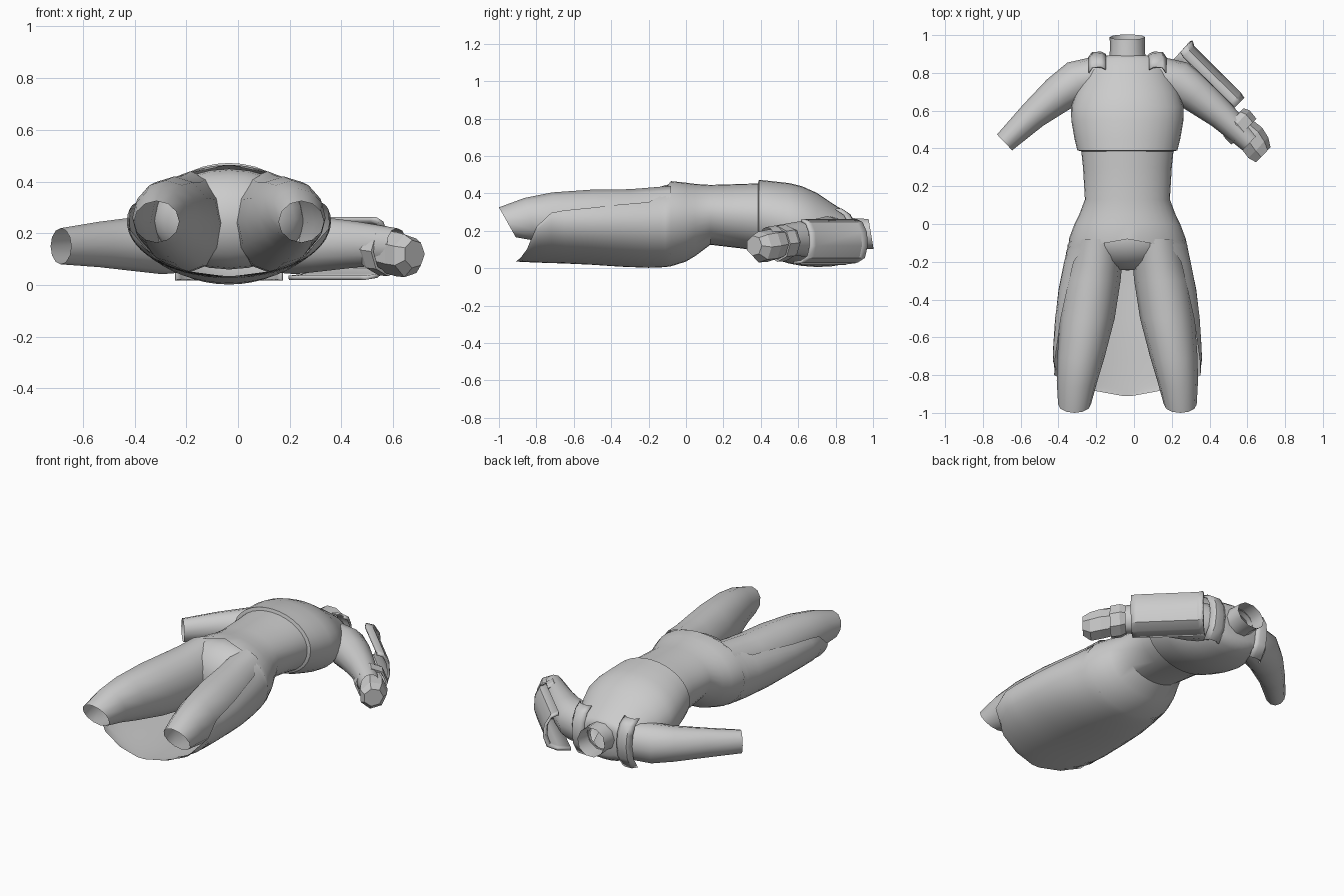
import bpy, bmesh
from math import sin, cos, pi, radians
from mathutils import Vector as V

if "Cube" in bpy.data.objects:
    bpy.data.objects.remove(bpy.data.objects["Cube"])

CX = -0.035          # body centre line
Z = V((0, 0, 1))


def make(name, rows, closed=True, caps=(False, False), smooth=40, thick=0):
    """Skin rows of points into one surface."""
    bm = bmesh.new()
    vs = [[bm.verts.new(p) for p in r] for r in rows]
    n = len(rows[0])
    for a, b in zip(vs, vs[1:]):
        for i in range(n if closed else n - 1):
            j = (i + 1) % n
            bm.faces.new((a[i], a[j], b[j], b[i]))
    if caps[0]:
        bm.faces.new(vs[0])
    if caps[1]:
        bm.faces.new(vs[-1])
    bmesh.ops.remove_doubles(bm, verts=bm.verts, dist=0.0005)
    bmesh.ops.recalc_face_normals(bm, faces=bm.faces)
    me = bpy.data.meshes.new(name)
    bm.to_mesh(me)
    bm.free()
    ob = bpy.data.objects.new(name, me)
    bpy.context.collection.objects.link(ob)
    if thick:
        m = ob.modifiers.new("thickness", 'SOLIDIFY')
        m.thickness = thick
        m.offset = 0
    if smooth:
        bpy.ops.object.select_all(action='DESELECT')
        ob.select_set(True)
        bpy.context.view_layer.objects.active = ob
        bpy.ops.object.shade_smooth_by_angle(angle=radians(smooth))
    return ob


def ring(c, u, v, n):
    return [c + u * cos(2 * pi * i / n) + v * sin(2 * pi * i / n) for i in range(n)]


def body_row(y, hw, zb, zt, amax=180, n=32):
    """Cross-section arc measured from the back (z low) round both sides."""
    zm = zb + (zt - zb) * 0.52
    row = []
    for i in range(n + 1):
        a = radians(amax) * (2 * i / n - 1)
        r = (zm - zb) if cos(a) > 0 else (zt - zm)
        row.append(V((CX + hw * sin(a), y, zm - r * cos(a))))
    return row


# waist and long coat, open along the front below the hips
coat = [(.44, .25, .08, .455), (.3, .235, .105, .45), (.13, .225, .125, .445),
        (.05, .255, .065, .45), (0, .28, .035, .457), (-.08, .31, .01, .465),
        (-.11, .317, .006, .462, 148), (-.14, .322, .004, .46, 131),
        (-.2, .335, .002, .455, 122), (-.35, .365, .008, .45, 119),
        (-.5, .383, .018, .45, 113), (-.65, .393, .025, .45, 108),
        (-.72, .395, .027, .45, 104), (-.8, .39, .03, .44, 84),
        (-.85, .388, .032, .44, 48), (-.885, .386, .034, .44, 25),
        (-.91, .385, .035, .44, 4)]
make("long_coat", [body_row(*r) for r in coat], closed=False)

# chest vest with its hem standing proud of the waist
vest = [(.385, .245, .095, .452), (.39, .265, .08, .472), (.45, .28, .055, .466),
        (.55, .297, .025, .455), (.62, .298, .012, .438), (.7, .272, .006, .402),
        (.78, .235, .01, .348), (.84, .21, .02, .31), (.875, .195, .04, .285),
        (.89, .15, .07, .27), (.893, .09, .11, .26)]
make("chest_vest", [body_row(*r) for r in vest], closed=False)

# neck, open at the top
neck = [(.86, .098, .185, .09), (.93, .092, .185, .085), (.99, .094, .182, .085)]
make("neck", [[p + V((0, .03 * (.18 - p.z) / .18, 0)) for p in
               ring(V((CX, y, z)), V((rx, 0, 0)), V((0, 0, rz)), 10)]
              for y, rx, z, rz in neck], smooth=50)

# pelvis between the legs
make("pelvis", [ring(V((CX, -.07 - .175 * sin(t), .255)),
                     V((.295 * cos(t), 0, 0)), V((0, 0, .195 * cos(t))), 24)
                for t in [radians(d) for d in (-20, 0, 15, 30, 45, 60, 72, 82, 88)]],
     caps=(False, True))

legs = [(-.08, .15, .135, .05, .44), (-.2, .165, .138, .05, .43),
        (-.3, .183, .147, .06, .422), (-.5, .212, .145, .085, .42),
        (-.7, .245, .126, .12, .405), (-.83, .266, .108, .145, .375),
        (-.955, .28, .087, .165, .325)]
arms = [(.15, .80, .09, .16, .11, .2), (.26, .755, .115, .16, .118, .5),
        (.36, .69, .1, .158, .105, .66), (.5, .575, .077, .157, .088, .69),
        (.65, .432, .058, .15, .07, .69)]
for s, side in ((-1, "left"), (1, "right")):
    # legs, open and slanted at the ends
    rows = []
    for y, dx, rx, zb, zt in legs:
        k = .09 * max(0, min(1, (-y - .6) / .3))
        zc, rz = (zb + zt) / 2, (zt - zb) / 2
        rows.append(ring(V((CX + s * dx, y, zc)), V((rx, 0, 0)),
                         V((0, -k / 2, rz)), 12))
    make(side + "_leg", rows, smooth=50)

    # sleeves, open at the ends
    make(side + "_sleeve",
         [ring(V((CX + s * dx, y, zc)), V((s * nx, (1 - nx * nx) ** .5, 0)) * rn, Z * rz, 12)
          for dx, y, rn, zc, rz, nx in arms], smooth=50)

    # shoulder straps
    path = [(.83, .315), (.875, .285), (.9, .235), (.908, .17), (.895, .09), (.85, .02)]
    make(side + "_strap",
         [[V((CX + s * x, y - d, z)) for x, d in ((.115, .012), (.14, 0), (.185, .002), (.205, .03))]
          for y, z in path], closed=False, thick=.01)

# everything on the armoured arm is placed along / across the arm axis
BASE, ALONG, OUT = V((.34, .72, 0)), V((.72, -.69, 0)), V((.69, .72, 0))


def on_arm(t, n, z):
    return BASE + ALONG * t + OUT * n + Z * z


# bent plate covering the outside of the upper arm
plate = [(.065, .255), (.105, .24), (.133, .19), (.138, .12), (.12, .06), (.07, .035), (0, .028)]
make("arm_plate", [[on_arm(t, n * f, z) for n, z in plate]
                   for t, f in ((-.2, 1.12), (-.17, 1), (.18, .95), (.212, .9))],
     closed=False, smooth=25, thick=.016)


def arm_rows(stations, n):
    return [ring(on_arm(t, o, zc), OUT * rn, Z * rz, n) for t, o, rn, zc, rz in stations]


# faceted cuff and closed elbow guard
make("arm_cuff", arm_rows([(.25, .005, .078, .14, .08), (.28, .005, .092, .135, .092),
                           (.335, 0, .09, .13, .09)], 8), smooth=0, thick=.012)
make("elbow_guard", arm_rows([(.31, 0, .075, .13, .08), (.39, 0, .083, .12, .088),
                              (.45, -.012, .08, .113, .085), (.495, -.02, .058, .12, .055)], 7),
     caps=(False, True), smooth=0)
